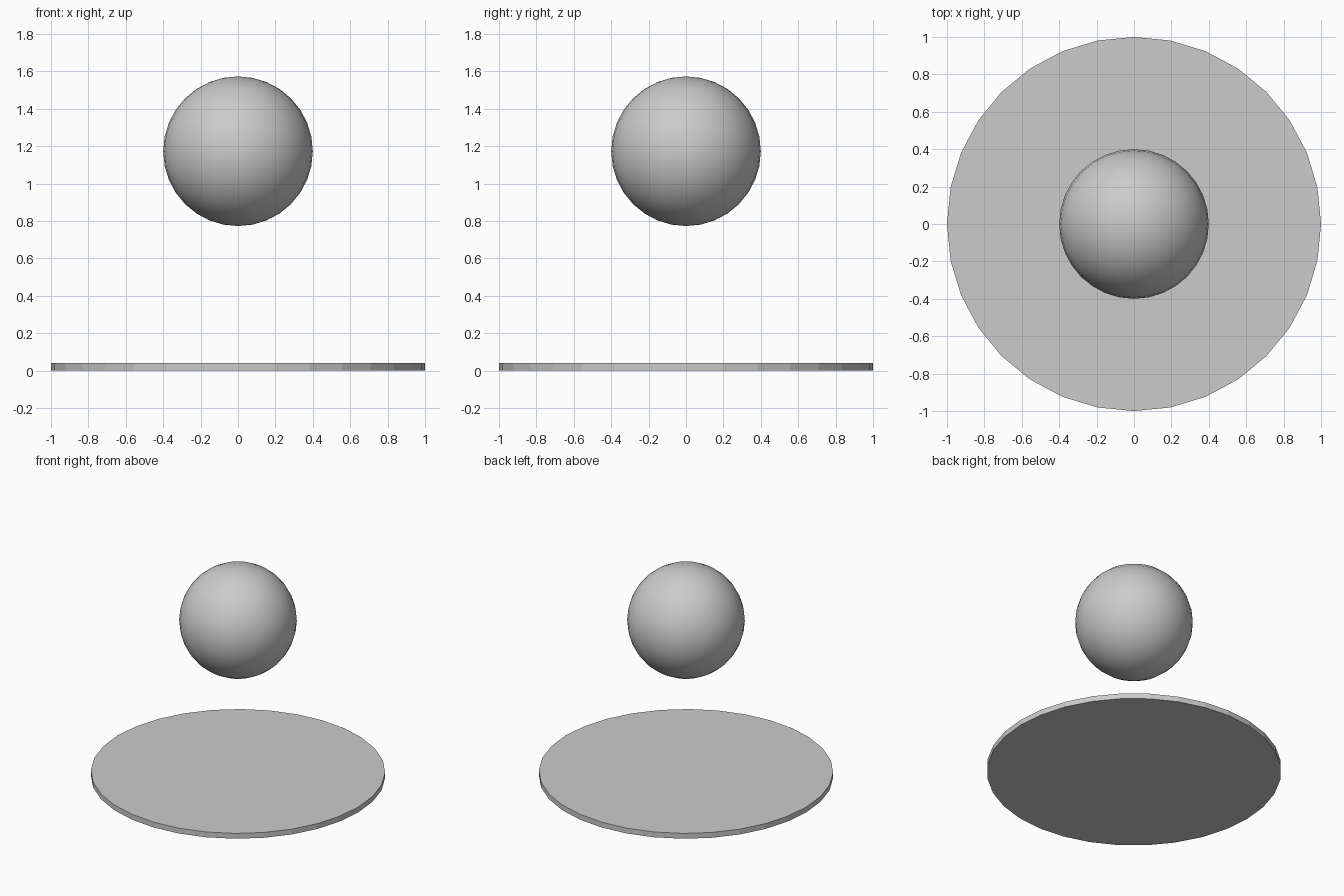
import bpy

if "Cube" in bpy.data.objects:
    bpy.data.objects.remove(bpy.data.objects["Cube"])

# Thin 32-sided disc base
bpy.ops.mesh.primitive_cylinder_add(vertices=32, radius=1.0, depth=0.04, location=(0, 0, 0.02))
bpy.context.object.name = "base_disc"

# Smooth ball floating above the base
bpy.ops.mesh.primitive_uv_sphere_add(segments=32, ring_count=16, radius=0.4, location=(0, 0, 1.173))
bpy.context.object.name = "floating_ball"
bpy.ops.object.shade_smooth()
